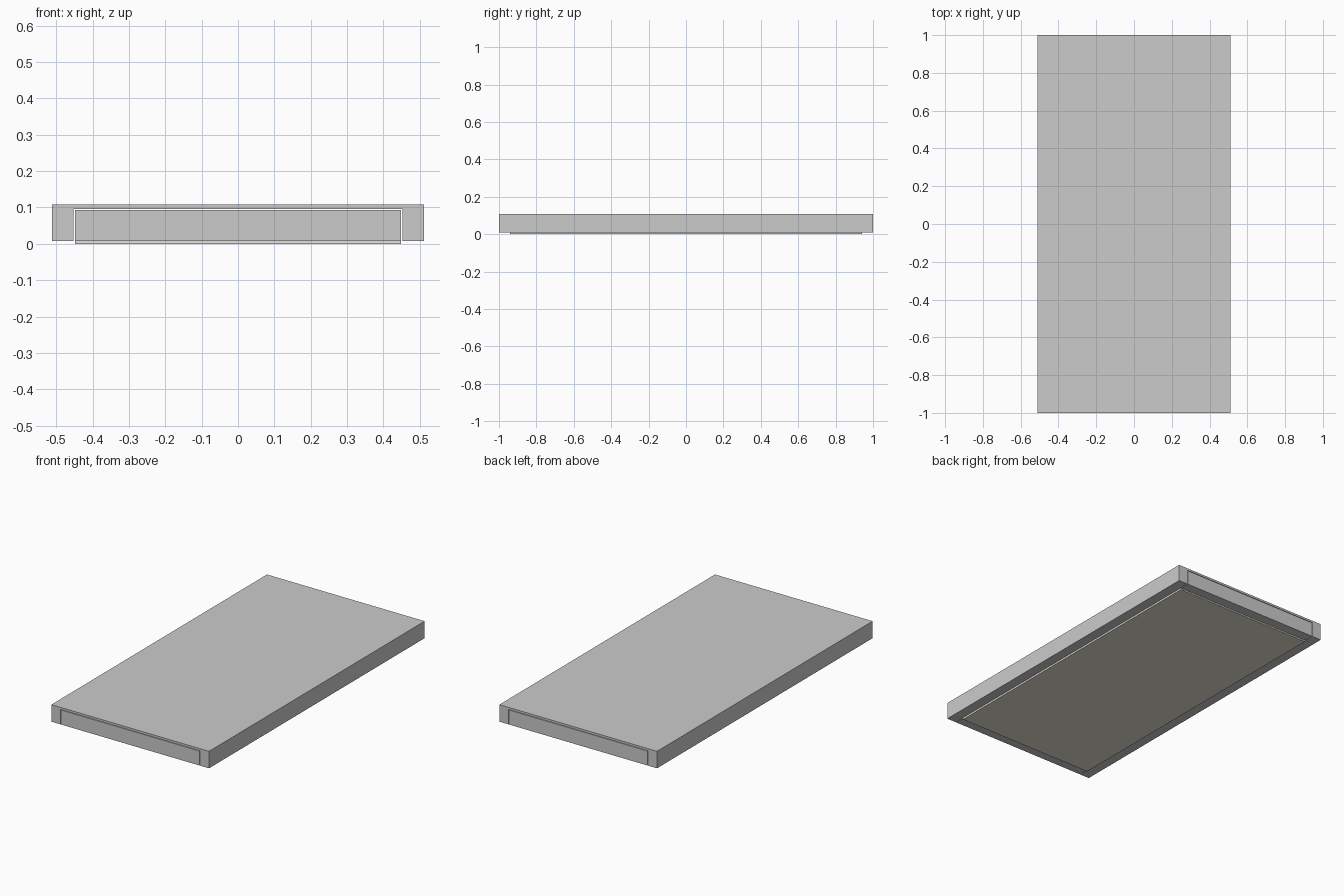
import bpy

if "Cube" in bpy.data.objects:
    bpy.data.objects.remove(bpy.data.objects["Cube"])

W, L = 0.512, 1.0          # half width, half length
RAIL = 0.06                # rail thickness
Z0, Z1, TOP = 0.008, 0.096, 0.108


def box(name, x0, x1, y0, y1, z0, z1):
    bpy.ops.mesh.primitive_cube_add(
        size=1, location=((x0 + x1) / 2, (y0 + y1) / 2, (z0 + z1) / 2))
    ob = bpy.context.object
    ob.name = name
    ob.scale = (x1 - x0, y1 - y0, z1 - z0)
    bpy.ops.object.transform_apply(location=False, rotation=False, scale=True)
    return ob


# Top sheet covering the whole frame
box("top_sheet", -W, W, -L, L, Z1, TOP)

# Full-length side rails
xi = W - RAIL
box("left_rail", -W, -xi, -L, L, Z0, Z1)
box("right_rail", xi, W, -L, L, Z0, Z1)

# End rails fitted between the side rails with a hairline seam
xe = xi - 0.003
box("front_rail", -xe, xe, -L, -L + RAIL, Z0, Z1 - 0.003)
box("back_rail", -xe, xe, L - RAIL, L, Z0, Z1 - 0.003)

# Slightly proud bottom panel closing the frame
panel = box("bottom_panel", -xe, xe, -L + RAIL, L - RAIL, 0, 0.012)
mat = bpy.data.materials.new("warm_panel")
mat.diffuse_color = (0.8, 0.76, 0.66, 1)
mat.use_nodes = True
mat.node_tree.nodes["Principled BSDF"].inputs["Base Color"].default_value = mat.diffuse_color
panel.data.materials.append(mat)
